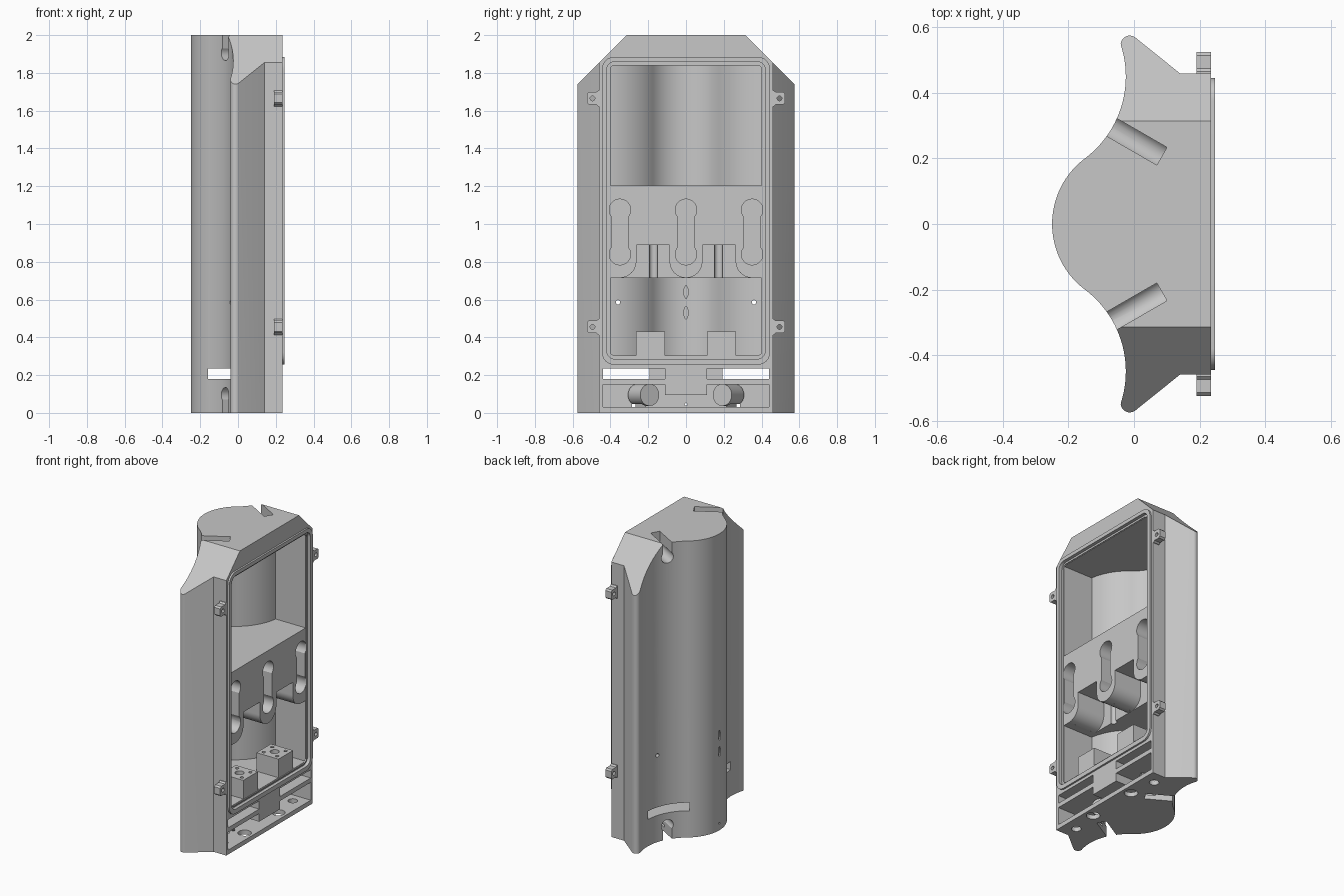
import bpy, bmesh
from math import pi, sin, cos, asin, radians

if "Cube" in bpy.data.objects:
    bpy.data.objects.remove(bpy.data.objects["Cube"])

grey = bpy.data.materials.new("plain_grey")
grey.use_nodes = True
colour = (0.57, 0.57, 0.57, 1)
grey.diffuse_color = colour
grey.node_tree.nodes["Principled BSDF"].inputs["Base Color"].default_value = colour


def arc(cx, cy, r, a, b, n=16):
    """Points on an arc, angles in degrees."""
    steps = [radians(a + (b - a) * i / n) for i in range(n + 1)]
    return [(cx + r * cos(t), cy + r * sin(t)) for t in steps]


def circle(cx, cy, r, n=24):
    return arc(cx, cy, r, 0, 360, n)[:-1]


def rect(u0, u1, v0, v1):
    return [(u0, v0), (u1, v0), (u1, v1), (u0, v1)]


def rounded(u0, u1, v0, v1, r):
    corners = [(u1 - r, v1 - r), (u0 + r, v1 - r), (u0 + r, v0 + r), (u1 - r, v0 + r)]
    return [p for i, (u, v) in enumerate(corners)
            for p in arc(u, v, r, 90 * i, 90 * i + 90, 6)]


def prism(name, pts, lo, hi, axis="X", loc=(0, 0, 0), turn=0):
    """Extrude a yz outline along x, or an xy outline along z."""
    bm = bmesh.new()
    rings = []
    for w in (lo, hi):
        rings.append([bm.verts.new((w, u, v) if axis == "X" else (u, v, w)) for u, v in pts])
    bm.faces.new(rings[0])
    bm.faces.new(rings[1])
    for i in range(len(pts)):
        j = (i + 1) % len(pts)
        bm.faces.new((rings[0][i], rings[0][j], rings[1][j], rings[1][i]))
    bmesh.ops.recalc_face_normals(bm, faces=bm.faces)
    mesh = bpy.data.meshes.new(name)
    bm.to_mesh(mesh)
    bm.free()
    ob = bpy.data.objects.new(name, mesh)
    ob.location = loc
    ob.rotation_euler.z = turn
    mesh.materials.append(grey)
    bpy.context.collection.objects.link(ob)
    return ob


def combine(target, tool, op="DIFFERENCE"):
    """Apply a boolean and remove the tool."""
    bpy.context.view_layer.update()
    mod = target.modifiers.new("cut", "BOOLEAN")
    mod.operation, mod.object, mod.solver = op, tool, "EXACT"
    bpy.context.view_layer.objects.active = target
    bpy.ops.object.modifier_apply(modifier=mod.name)
    bpy.data.objects.remove(tool)


def cut(target, *args, **kw):
    combine(target, prism("cutter", *args, **kw))


def back_curve(t, y_end):
    """Half of the wavy back, inset by t, from the middle outwards."""
    r = 0.3125 + t
    end = asin((y_end - 0.45) / r) * 180 / pi
    return arc(0, 0, 0.25 - t, 180, 126.87, 16) + arc(-0.3375, 0.45, r, -53.13, end, 24)[1:]


def mirrored(half):
    return half + [(x, -y) for x, y in reversed(half) if abs(y) > 1e-5]


# Shell: wavy extrusion with sloped shoulders
half = back_curve(0, 0.545) + arc(-0.013, 0.547, 0.028, 170, 53, 10)
half += [(0.14, 0.46), (0.235, 0.46)]
body = prism("housing", mirrored(half), 0, 2, "Z")
gable = [(-0.6, -0.1), (0.6, -0.1), (0.6, 1.715), (0.315, 2), (-0.315, 2), (-0.6, 1.715)]
for s in (1, -1):
    cut(body, [(s * 0.215, 2.1), (s * 0.7, 1.615), (s * 0.7, 2.1)], -0.5, 0.5)

# Main opening with upper and lower chambers
opening = rounded(-0.42, 0.42, 0.285, 1.86, 0.045)
cut(body, opening, 0.225, 0.4)
chamber = mirrored(back_curve(0.03, 0.4) + [(0.3, 0.4)])
cut(body, chamber, 1.205, 1.84, "Z")
cut(body, chamber, 0.305, 0.715, "Z")

# Notches between the hooks, with grooves behind
lobe = 0.087
notch = [(lobe, 0.89)] + arc(0, 0.802, lobe, 0, -88)
notch += [(0.003, 0.7), (0.347, 0.7)] + arc(0.35, 0.802, lobe, -92, -180) + [(0.35 - lobe, 0.89)]
for s in (1, -1):
    cut(body, [(s * y, z) for y, z in notch], 0.02, 0.4)
    cut(body, circle(0.02, s * 0.172, 0.022), 0.7, 0.888, "Z")

# Keyhole pockets
for y in (-0.35, 0, 0.35):
    pill = arc(y, 1.075, 0.057, -43, 223) + arc(y, 0.84, 0.057, 137, 403)
    cut(body, pill, 0.1, 0.4)

# Strap slot running behind a centre block, and the bottom bay
cut(body, rect(-0.44, 0.44, 0.18, 0.235), -0.16, -0.04)
for s in (1, -1):
    cut(body, rect(*sorted((s * 0.11, s * 0.44)), 0.18, 0.235), -0.1, 0.4)
bay = [(-0.44, 0.03), (0.44, 0.03), (0.44, 0.15), (0.11, 0.15), (0.11, 0.095),
       (-0.11, 0.095), (-0.11, 0.15), (-0.44, 0.15)]
cut(body, bay, 0.01, 0.4)

# Hanging slots at both ends, cable holes and screw holes
keyhole = arc(0, 0.095, 0.04, -39, 219) + [(-0.031, -0.1), (0.031, -0.1)]
for s in (1, -1):
    place = dict(loc=(0.085, s * 0.207, 0), turn=s * radians(150))
    combine(body, prism("sleeve", circle(0, 0.095, 0.058), -0.03, 0.1, **place), "UNION")
    cut(body, keyhole, 0, 0.4, **place)
    cut(body, [(y, 2 - z) for y, z in keyhole], 0, 0.4, **place)
    cut(body, circle(0.175, s * 0.18, 0.042), -0.1, 0.06, "Z")
    cut(body, circle(0.15, s * 0.37, 0.03), -0.1, 0.06, "Z")
    cut(body, circle(s * 0.36, 0.585, 0.012, 12), -0.4, 0.15)
cut(body, circle(0, 0.045, 0.007, 12), -0.4, 0.15)

# Narrow lens-shaped nicks on the back wall
lens = arc(-0.048, 0, 0.06, -36, 36, 8) + arc(0.048, 0, 0.06, 144, 216, 8)
for z in (0.64, 0.53):
    for x in (-0.26, -0.23):
        cut(body, [(y, z + v) for y, v in lens], x, x + 0.018)

# Raised sealing rim
rim = prism("sealing_rim", rounded(-0.445, 0.445, 0.255, 1.885, 0.065), 0.2345, 0.247)
cut(rim, opening, 0, 0.4)
seal = prism("inner_seal", rounded(-0.411, 0.411, 0.294, 1.851, 0.04), 0.22, 0.23)
cut(seal, rounded(-0.403, 0.403, 0.302, 1.843, 0.03), 0, 0.4)

# Lid screw tabs
for s, side in ((1, "left"), (-1, "right")):
    for z, level in ((1.665, "upper"), (0.455, "lower")):
        outline = [(0.45, -0.042), (0.465, -0.042), (0.475, -0.033), (0.515, -0.033),
                   (0.525, -0.023), (0.525, 0.023), (0.515, 0.033), (0.475, 0.033),
                   (0.465, 0.042), (0.45, 0.042)]
        tab = prism(f"{level}_{side}_tab", [(s * y, z + v) for y, v in outline], 0.19, 0.2349)
        cut(tab, circle(s * 0.495, z, 0.013, 12), 0, 0.4)

# Terminal blocks with bored tops
for s, side in ((1, "left"), (-1, "right")):
    block = prism(f"{side}_terminal_block", rect(0.06, 0.225, *sorted((s * 0.11, s * 0.265))),
                  0.29, 0.43, "Z")
    cx, cy = 0.1425, s * 0.1875
    cut(block, circle(cx, cy, 0.028), 0.36, 0.5, "Z")
    for dx in (-0.05, 0.05):
        for dy in (-0.045, 0.045):
            cut(block, circle(cx + dx, cy + dy, 0.011, 12), 0.39, 0.5, "Z")

# Smooth curved walls, keep corners crisp
for ob in bpy.context.scene.objects:
    if ob.type == "MESH":
        bpy.ops.object.select_all(action="DESELECT")
        ob.select_set(True)
        bpy.context.view_layer.objects.active = ob
        bpy.ops.object.shade_smooth_by_angle(angle=radians(25))
